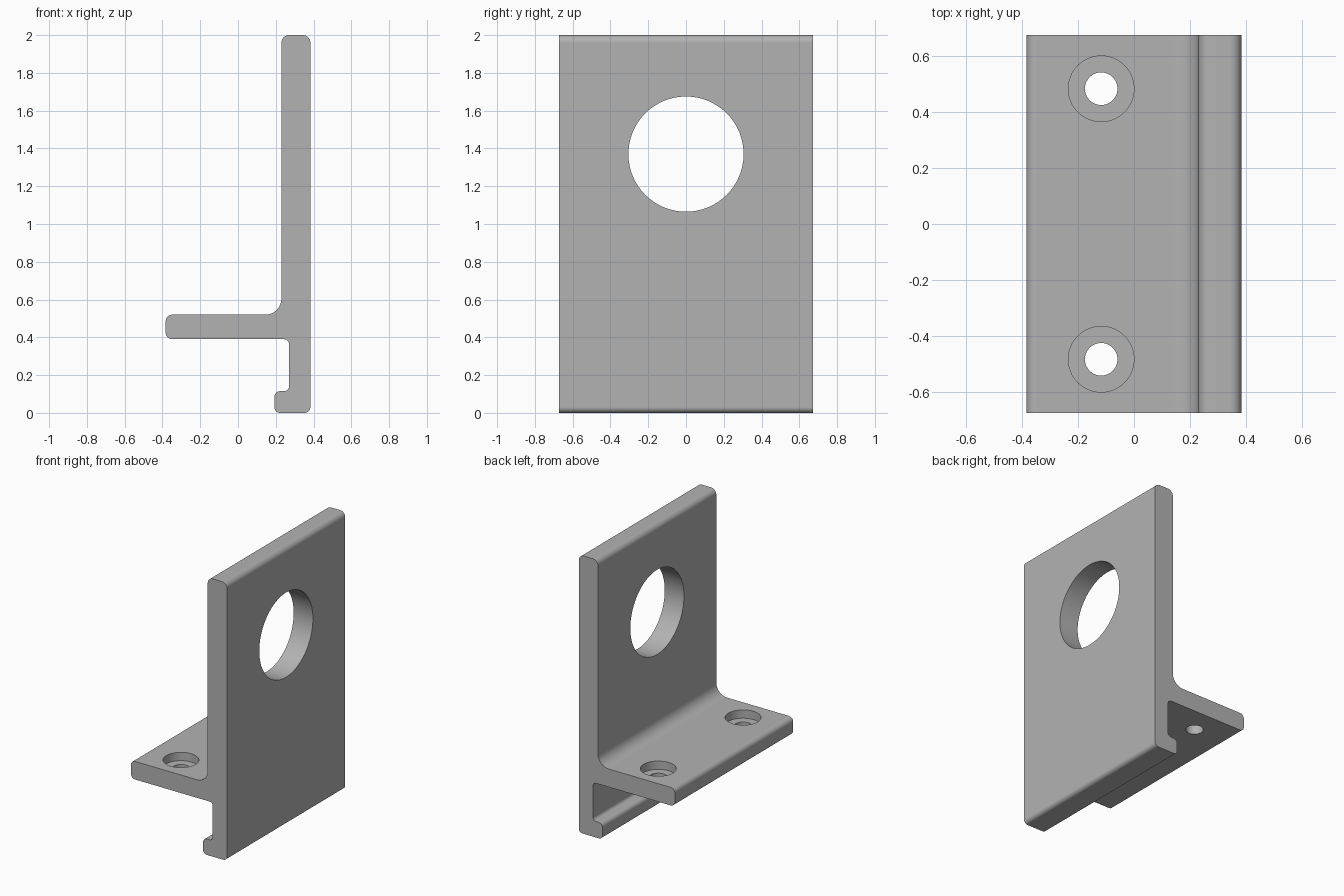
import bpy, bmesh, math
from mathutils import Vector, Matrix

cube = bpy.data.objects.get("Cube")
if cube:
    bpy.data.objects.remove(cube, do_unlink=True)

HALF_LENGTH = 0.673
FILLET_STEPS = 8

grey = bpy.data.materials.new("plain_grey")
grey.use_nodes = True
colour = (0.45, 0.45, 0.45, 1)
grey.diffuse_color = colour
grey.node_tree.nodes["Principled BSDF"].inputs["Base Color"].default_value = colour


def rounded(corners):
    """Replace each (x, z, radius) corner with a tangent arc."""
    points = []
    for i, (x, z, r) in enumerate(corners):
        p = Vector((x, z))
        to_prev = (Vector(corners[i - 1][:2]) - p).normalized()
        to_next = (Vector(corners[(i + 1) % len(corners)][:2]) - p).normalized()
        centre = p + (to_prev + to_next) * r
        for k in range(FILLET_STEPS + 1):
            a = k / FILLET_STEPS * math.pi / 2
            points.append(centre - to_next * r * math.cos(a) - to_prev * r * math.sin(a))
    return points


def add_object(name, bm):
    bmesh.ops.recalc_face_normals(bm, faces=bm.faces[:])
    mesh = bpy.data.meshes.new(name)
    bm.to_mesh(mesh)
    bm.free()
    mesh.materials.append(grey)
    obj = bpy.data.objects.new(name, mesh)
    bpy.context.collection.objects.link(obj)
    return obj


def cut_round(target, centre, radius, depth, axis="Z"):
    """Bore a round hole through the target and drop the cutter."""
    turn = Matrix.Rotation(math.pi / 2, 4, "Y") if axis == "X" else Matrix()
    bm = bmesh.new()
    bmesh.ops.create_cone(bm, cap_ends=True, segments=64, radius1=radius, radius2=radius,
                          depth=depth, matrix=Matrix.Translation(centre) @ turn)
    cutter = add_object("hole_cutter", bm)
    cutter.hide_render = True
    mod = target.modifiers.new("hole", "BOOLEAN")
    mod.operation = "DIFFERENCE"
    mod.solver = "EXACT"
    mod.object = cutter
    bpy.context.view_layer.objects.active = target
    bpy.ops.object.modifier_apply(modifier=mod.name)
    bpy.data.objects.remove(cutter, do_unlink=True)


# Bracket section: upright plate, side shelf and hooked foot
section = rounded([
    (-0.383, 0.39, 0.035), (-0.383, 0.52, 0.035),
    (0.23, 0.52, 0.085), (0.23, 2.0, 0.04),
    (0.383, 2.0, 0.04), (0.383, 0.0, 0.03),
    (0.193, 0.0, 0.03), (0.193, 0.115, 0.03),
    (0.27, 0.115, 0.025), (0.27, 0.39, 0.025),
])
bm = bmesh.new()
face = bm.faces.new([bm.verts.new((p.x, -HALF_LENGTH, p.y)) for p in section])
extruded = bmesh.ops.extrude_face_region(bm, geom=[face], use_keep_orig=True)
moved = [v for v in extruded["geom"] if isinstance(v, bmesh.types.BMVert)]
bmesh.ops.translate(bm, verts=moved, vec=(0, 2 * HALF_LENGTH, 0))
bracket = add_object("mounting_bracket", bm)

# Large opening through the upright plate
cut_round(bracket, (0.3, 0, 1.37), 0.305, 0.5, "X")

# Counterbored screw holes in the shelf
for side in (-1, 1):
    cut_round(bracket, (-0.117, side * 0.482, 0.56), 0.117, 0.2)
    cut_round(bracket, (-0.117, side * 0.482, 0.45), 0.058, 0.3)

# Smooth fillets, flat faces
bpy.ops.object.select_all(action="DESELECT")
bracket.select_set(True)
bpy.context.view_layer.objects.active = bracket
bpy.ops.object.shade_smooth_by_angle(angle=math.radians(30))
weighted = bracket.modifiers.new("weighted_normals", "WEIGHTED_NORMAL")
weighted.keep_sharp = True
